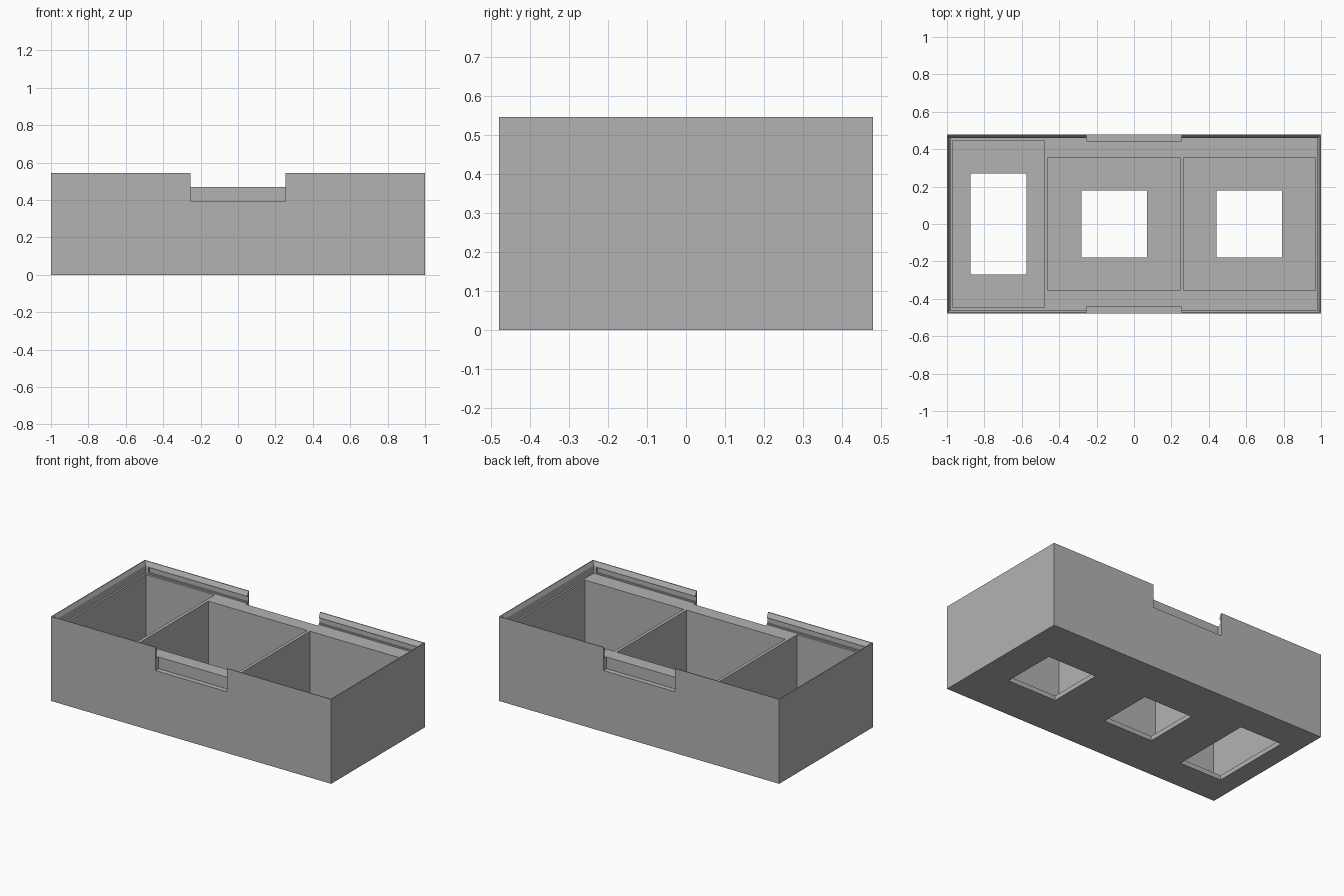
import bpy, bmesh

old = bpy.data.objects.get("Cube")
if old:
    bpy.data.objects.remove(old, do_unlink=True)

HX, HY, TOP, LEDGE, FLOOR = 1.0, 0.478, 0.545, 0.47, 0.03

grey = bpy.data.materials.new("plain grey")
grey.use_nodes = True
colour = (0.45, 0.45, 0.45, 1)
grey.diffuse_color = colour
grey.node_tree.nodes["Principled BSDF"].inputs["Base Color"].default_value = colour


def block(name, x, y, z, spread=0.0):
    """Box between (min, max) pairs; spread widens its top on every side."""
    bm = bmesh.new()
    bmesh.ops.create_cube(bm, size=1)
    for v in bm.verts:
        high = v.co.z > 0
        s = spread if high else 0
        v.co = (x[1] + s if v.co.x > 0 else x[0] - s,
                y[1] + s if v.co.y > 0 else y[0] - s,
                z[1] if high else z[0])
    mesh = bpy.data.meshes.new(name)
    bm.to_mesh(mesh)
    bm.free()
    mesh.materials.append(grey)
    obj = bpy.data.objects.new(name, mesh)
    bpy.context.collection.objects.link(obj)
    return obj


def cut(target, *box, spread=0.0):
    cutter = block("cutter", *box, spread=spread)
    cutter.hide_render = True
    mod = target.modifiers.new("cut", "BOOLEAN")
    mod.operation = "DIFFERENCE"
    mod.solver = "EXACT"
    mod.object = cutter
    bpy.context.view_layer.objects.active = target
    bpy.ops.object.modifier_apply(modifier=mod.name)
    bpy.data.objects.remove(cutter, do_unlink=True)


tray = block("compartment_tray", (-HX, HX), (-HY, HY), (0, TOP))

# Lid recess: straight lower part and a flared lead-in
rim = 0.018
x_in, y_in = HX - rim, HY - rim
cut(tray, (-x_in, x_in), (-y_in, y_in), (LEDGE, TOP + 0.1))
cut(tray, (-x_in, x_in), (-y_in, y_in), (0.52, TOP + 0.001), spread=0.013)

# Snap grooves under the lead-in along the long sides
for s in (-1, 1):
    y = sorted((s * (y_in - 0.01), s * (y_in + 0.009)))
    cut(tray, (-0.96, 0.96), y, (LEDGE + 0.008, 0.512))

# Finger notches in front and back walls
for s in (-1, 1):
    y = sorted((s * 0.445, s * (HY + 0.1)))
    cut(tray, (-0.255, 0.255), y, (0.395, TOP + 0.1))

# Three pockets, each with a push-out hole through the floor
pockets = [((-0.97, -0.48), 0.447, (-0.875, -0.575), 0.27),
           ((-0.46, 0.245), 0.355, (-0.28, 0.07), 0.18),
           ((0.265, 0.97), 0.355, (0.44, 0.79), 0.18)]
for px, py, hx, hy in pockets:
    cut(tray, px, (-py, py), (FLOOR, TOP + 0.1))
    cut(tray, hx, (-hy, hy), (-0.1, FLOOR + 0.1))
